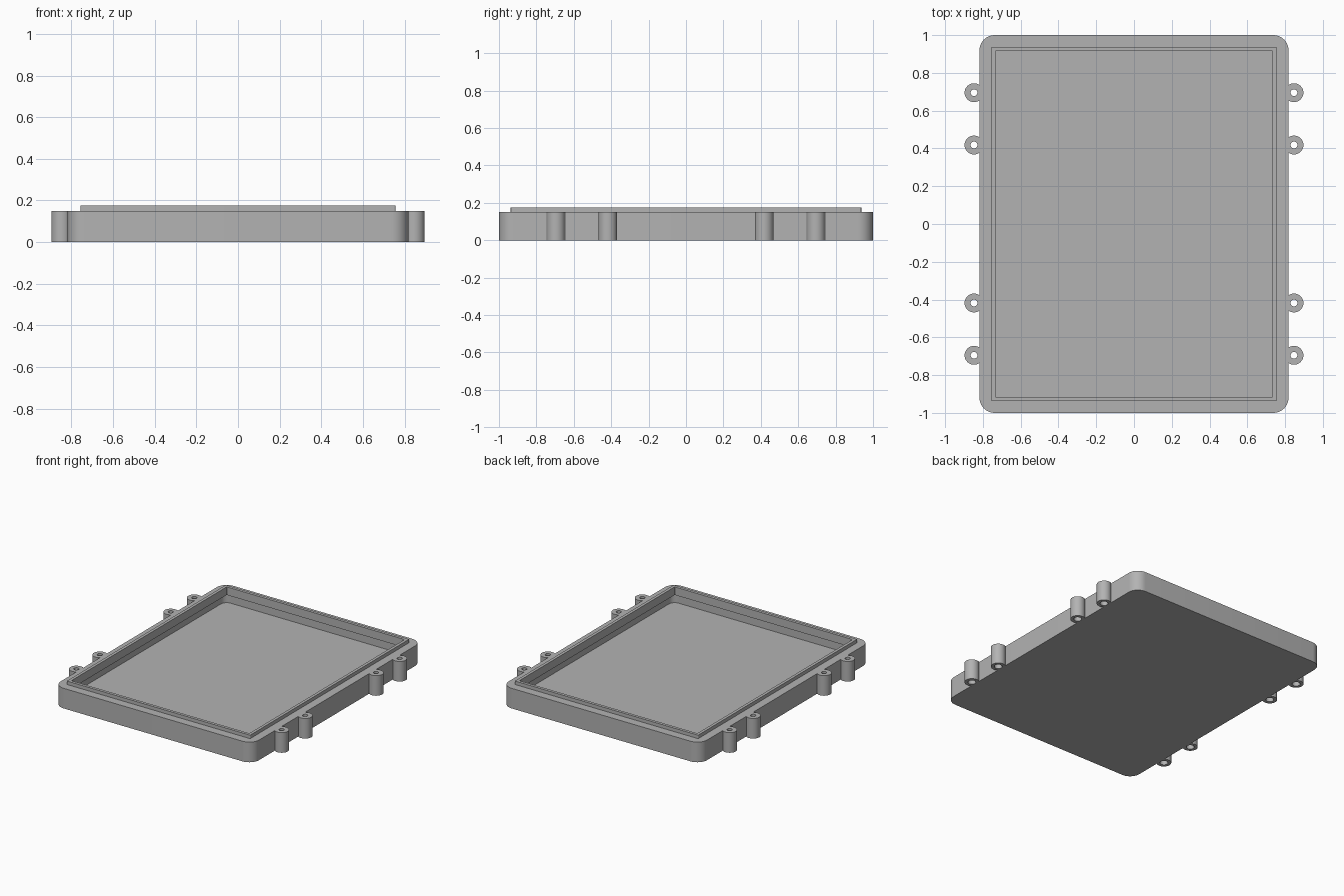
import bpy, bmesh, math

if "Cube" in bpy.data.objects:
    bpy.data.objects.remove(bpy.data.objects["Cube"], do_unlink=True)

# Single grey plastic material
grey = bpy.data.materials.new("grey plastic")
grey.use_nodes = True
colour = (0.45, 0.45, 0.45, 1)
grey.diffuse_color = colour
grey.node_tree.nodes["Principled BSDF"].inputs["Base Color"].default_value = colour


def rounded_loop(hx, hy, r, z, steps=10):
    """Rounded rectangle outline, counter-clockwise, at height z."""
    pts = []
    for k, (sx, sy) in enumerate([(1, 1), (-1, 1), (-1, -1), (1, -1)]):
        for i in range(steps + 1):
            a = (k + i / steps) * math.pi / 2
            pts.append((sx * (hx - r) + r * math.cos(a),
                        sy * (hy - r) + r * math.sin(a), z))
    return pts


def circle_loop(cx, cy, r, z, limit, steps=32):
    """Circle outline, cut flat where it meets the tray side."""
    side = math.copysign(1, cx)
    pts = []
    for i in range(steps):
        a = 2 * math.pi * i / steps
        x = cx + r * math.cos(a)
        pts.append((side * max(side * x, limit), cy + r * math.sin(a), z))
    return pts


def loft(name, loops, closed):
    """Skin a series of outlines; cap the ends or join them in a ring."""
    bm = bmesh.new()
    rings = [[bm.verts.new(p) for p in loop] for loop in loops]
    n = len(rings[0])
    pairs = list(zip(rings, rings[1:]))
    if closed:
        pairs.append((rings[-1], rings[0]))
    else:
        bm.faces.new(rings[0][::-1])
        bm.faces.new(rings[-1])
    for a, b in pairs:
        for i in range(n):
            j = (i + 1) % n
            bm.faces.new((a[i], a[j], b[j], b[i]))
    bmesh.ops.recalc_face_normals(bm, faces=bm.faces)
    mesh = bpy.data.meshes.new(name)
    bm.to_mesh(mesh)
    bm.free()
    mesh.materials.append(grey)
    obj = bpy.data.objects.new(name, mesh)
    bpy.context.collection.objects.link(obj)
    bpy.ops.object.select_all(action="DESELECT")
    obj.select_set(True)
    bpy.context.view_layer.objects.active = obj
    bpy.ops.object.shade_smooth_by_angle(angle=math.radians(30))
    return obj


# Tray: outer wall, rim, raised lip, and hollow that widens under the rim
HX, HY, TOP, WALL, R = 0.818, 1.0, 0.15, 0.034, 0.08
LIP = 0.176
loft("tray", [
    rounded_loop(HX, HY, R, 0),
    rounded_loop(HX, HY, R, TOP),
    rounded_loop(0.756, 0.937, 0.006, TOP),
    rounded_loop(0.756, 0.937, 0.006, LIP),
    rounded_loop(0.734, 0.915, 0.003, LIP),
    rounded_loop(0.734, 0.915, 0.003, TOP - WALL),
    rounded_loop(HX - WALL, HY - WALL, R - WALL, TOP - WALL),
    rounded_loop(HX - WALL, HY - WALL, R - WALL, WALL),
], closed=False)

# Screw bosses: four on each side, with a counterbored hole
for side, label in ((1, "left"), (-1, "right")):
    for k, y in enumerate((-0.695, -0.418, 0.418, 0.695)):
        profile = [(0.05, 0), (0.05, TOP), (0.018, TOP),
                   (0.018, 0.05), (0.027, 0.05), (0.027, 0)]
        loft(f"{label}_screw_boss_{k + 1}",
             [circle_loop(side * 0.847, y, r, z, HX - 0.003) for r, z in profile],
             closed=True)
